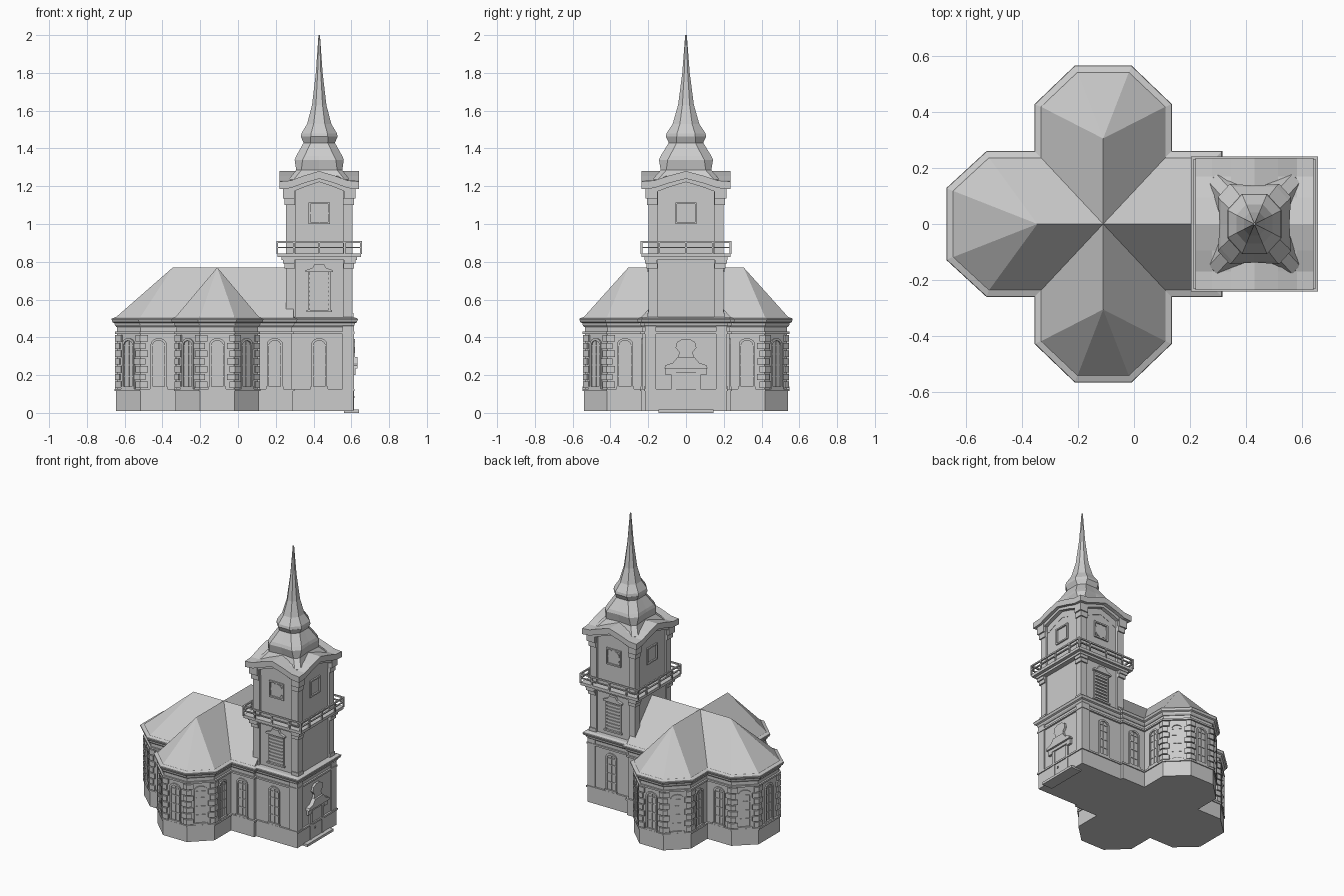
import bpy, bmesh, math
from mathutils import Vector

if "Cube" in bpy.data.objects:
    bpy.data.objects.remove(bpy.data.objects["Cube"])

CX = 0.43  # tower axis


def loft(*rings):
    n = len(rings[0])
    verts = [Vector(p) for r in rings for p in r]
    faces = [list(range(n)), list(range(len(verts) - n, len(verts)))]
    for k in range(len(rings) - 1):
        for i in range(n):
            j = (i + 1) % n
            faces.append([k * n + i, k * n + j, k * n + n + j, k * n + n + i])
    return verts, faces


def finish(name, bm):
    bmesh.ops.recalc_face_normals(bm, faces=bm.faces)
    me = bpy.data.meshes.new(name)
    bm.to_mesh(me)
    bm.free()
    ob = bpy.data.objects.new(name, me)
    bpy.context.collection.objects.link(ob)


def make(name, solids):
    bm = bmesh.new()
    for verts, faces in solids:
        vs = [bm.verts.new(v) for v in verts]
        for f in faces:
            bm.faces.new([vs[i] for i in f])
    finish(name, bm)


def slab(poly, z0, z1):
    return loft([(x, y, z0) for x, y in poly], [(x, y, z1) for x, y in poly])


def box(x0, x1, y0, y1, z0, z1):
    return slab([(x0, y0), (x1, y0), (x1, y1), (x0, y1)], z0, z1)


def tbox(hx, hy, z0, z1):
    return box(CX - hx, CX + hx, -hy, hy, z0, z1)


def offset(poly, d):
    # moves a counter-clockwise outline outwards by d
    out = []
    for i, p in enumerate(poly):
        p = Vector(p)
        a = (p - Vector(poly[i - 1])).normalized()
        b = (Vector(poly[(i + 1) % len(poly)]) - p).normalized()
        na, nb = Vector((a.y, -a.x)), Vector((b.y, -b.x))
        out.append(p + (na + nb) * d / (1 + na.dot(nb)))
    return out


def panel(mid, nrm, prof, d0, d1):
    # profile (u, z) on a wall face, pushed out from d0 to d1
    nx, ny = nrm
    return loft(*[[(mid[0] - ny * u + nx * d, mid[1] + nx * u + ny * d, z) for u, z in prof] for d in (d0, d1)])


def rect(u0, u1, z0, z1):
    return [(u0, z0), (u1, z0), (u1, z1), (u0, z1)]


def arch(w, z0, z1, rise):
    pts = [(w * math.cos(t * math.pi / 8), z1 - rise + rise * math.sin(t * math.pi / 8)) for t in range(9)]
    return [(w, z0)] + pts + [(-w, z0)]


# Cross-shaped footprint, mirrored across y = 0
half = [(0.605, 0.21), (0.285, 0.21), (0.285, 0.23), (0.105, 0.23), (0.105, 0.415), (-0.02, 0.535),
        (-0.2, 0.535), (-0.325, 0.415), (-0.325, 0.23), (-0.515, 0.23), (-0.64, 0.115)]
plan = half + [(x, -y) for x, y in reversed(half)]
N = len(plan)

# Walls, plinth, band and stepped cornice
make("walls", [slab(plan, 0.01, 0.49)])
make("plinth", [slab(offset(plan, 0.006), 0.01, 0.115), slab(offset(plan, 0.013), 0.115, 0.127)])
make("wall_band", [slab(offset(plan, 0.012), 0.418, 0.43)])
lev = [(0.455, 0.004), (0.465, 0.012), (0.475, 0.014), (0.48, 0.024), (0.495, 0.03), (0.5, 0.028), (0.507, 0.008)]
make("cornice", [loft(*[[(p.x, p.y, z) for p in offset(plan, d)] for z, d in lev])])

# Corner quoins and wall windows
quoins, windows = [], []
for i in range(N):
    p = Vector(plan[i])
    a, b = Vector(plan[i - 1]) - p, Vector(plan[(i + 1) % N]) - p
    da, db = a.normalized(), b.normalized()
    if p.x < 0.27 and b.cross(a) > 0:
        na, nb = Vector((-da.y, da.x)), Vector((db.y, -db.x))
        t = 0.011
        outer = p + (na + nb) * t / (1 + na.dot(nb))
        for k in range(7):
            l1, l2 = (0.038, 0.026) if k % 2 else (0.026, 0.038)
            q = [p + da * l1, p + da * l1 + na * t, outer, p + db * l2 + nb * t, p + db * l2]
            quoins.append(slab(q, 0.132 + k * 0.041, 0.166 + k * 0.041))
    if b.length < 0.1 or (p.x > 0.5 and abs(b.x) < 0.01):
        continue
    nrm, mid = (db.y, -db.x), p + b / 2
    if abs(abs(mid.y) - 0.21) < 0.005:
        mid.x = CX
    o, n = arch(0.042, 0.135, 0.395, 0.03), arch(0.031, 0.135, 0.383, 0.024)
    windows.append(panel(mid, nrm, o + n[::-1], -0.005, 0.008))
    windows.append(panel(mid, nrm, rect(-0.046, 0.046, 0.127, 0.139), -0.005, 0.012))
    windows.append(panel(mid, nrm, rect(-0.003, 0.003, 0.135, 0.38), -0.005, 0.004))
    for z in (0.19, 0.25, 0.31, 0.355):
        windows.append(panel(mid, nrm, rect(-0.031, 0.031, z, z + 0.005), -0.005, 0.004))
make("corner_quoins", quoins)
make("arched_windows", windows)


# Hipped cross roof from two overlapping hulls
def roof(name, pts):
    bm = bmesh.new()
    vs = [bm.verts.new(p) for p in pts]
    bmesh.ops.convex_hull(bm, input=vs)
    bmesh.ops.dissolve_limit(bm, angle_limit=0.01, verts=bm.verts, edges=bm.edges)
    finish(name, bm)


Z0, Z1 = 0.503, 0.77
roof("cross_roof", [(x, s * y, Z0) for s in (1, -1) for x, y in
                    [(0.115, 0.42), (-0.017, 0.545), (-0.203, 0.545), (-0.335, 0.42)]]
     + [(-0.11, 0.305, Z1), (-0.11, -0.305, Z1)])
roof("nave_roof", [(x, s * y, Z0) for s in (1, -1) for x, y in [(0.295, 0.24), (-0.52, 0.24), (-0.65, 0.12)]]
     + [(-0.345, 0, Z1), (0.295, 0, Z1)])

# Tower shaft with corner pilasters and capitals
make("tower_shaft", [tbox(0.166, 0.186, 0.49, 0.82), tbox(0.162, 0.182, 0.82, 1.19)])
pil = []
for sx in (1, -1):
    for sy in (1, -1):
        def corner(w, px, py, z0, z1):
            xs = sorted((CX + sx * px, CX + sx * (px - w)))
            ys = sorted((sy * py, sy * (py - w)))
            pil.append(box(*xs, *ys, z0, z1))
        corner(0.05, 0.175, 0.198, 0.5, 0.82)
        corner(0.055, 0.181, 0.204, 0.5, 0.53)
        corner(0.056, 0.185, 0.208, 0.765, 0.79)
        corner(0.062, 0.193, 0.216, 0.79, 0.82)
        corner(0.05, 0.175, 0.198, 0.84, 1.19)
        corner(0.056, 0.183, 0.206, 1.10, 1.135)
        corner(0.062, 0.193, 0.214, 1.135, 1.195)
        if sx > 0:
            corner(0.06, 0.183, 0.218, 0.127, 0.46)
make("tower_pilasters", pil)

# Balcony slab and railing
make("balcony", [tbox(0.2, 0.22, 0.81, 0.825), tbox(0.222, 0.236, 0.825, 0.845)])
rail = []
HX, HY, t = 0.222, 0.236, 0.005
for z, h in ((0.872, 0.007), (0.9, 0.01)):
    for s in (1, -1):
        rail.append(box(CX - HX - t, CX + HX + t, s * HY - t, s * HY + t, z, z + h))
        rail.append(box(CX + s * HX - t, CX + s * HX + t, -HY, HY, z, z + h))
for k in (-1, -0.6, 0, 0.6, 1):
    for s in (1, -1):
        for x, y in ((k * HX, s * HY), (s * HX, k * HY)):
            rail.append(box(CX + x - t, CX + x + t, y - t, y + t, 0.84, 0.908))
make("balcony_railing", rail)

# Louvred openings with hoods, and square clock frames
lou, clk = [], []
for s in (1, -1):
    mid, nrm = (CX, s * 0.186), (0, s)
    for u in (-0.06, 0.05):
        lou.append(panel(mid, nrm, rect(u, u + 0.01, 0.545, 0.745), -0.005, 0.008))
    lou.append(panel(mid, nrm, rect(-0.068, 0.068, 0.535, 0.546), -0.005, 0.014))
    for k in range(8):
        z = 0.555 + k * 0.023
        lou.append(panel(mid, nrm, rect(-0.052, 0.052, z, z + 0.014), -0.005, 0.007))
    hood = [(-0.072, 0.745), (0.072, 0.745), (0.072, 0.755), (0.035, 0.768), (0.025, 0.788),
            (-0.025, 0.788), (-0.035, 0.768), (-0.072, 0.755)]
    lou.append(panel(mid, nrm, hood, -0.005, 0.018))
    for mid, nrm in (((CX, s * 0.182), (0, s)), ((CX + s * 0.162, 0), (s, 0))):
        for r in (rect(-0.056, 0.056, 1.0, 1.01), rect(-0.056, 0.056, 1.105, 1.115),
                  rect(-0.056, -0.047, 1.0, 1.115), rect(0.047, 0.056, 1.0, 1.115)):
            clk.append(panel(mid, nrm, r, -0.005, 0.01))
        if nrm[0] == 0:
            disc = [(0.046 * math.cos(a * math.pi / 8), 1.0575 + 0.046 * math.sin(a * math.pi / 8)) for a in range(16)]
            clk.append(panel(mid, nrm, disc, -0.005, 0.006))
make("louvred_openings", lou)
make("clock_frames", clk)

# Wavy tower eaves that rise to a peak on each side
us = [-1, -0.72, -0.4, 0, 0.4, 0.72, 1]
wave = [1.185, 1.19, 1.215, 1.24, 1.215, 1.19, 1.185]


def eaves(name, hx, hy, drop, thick):
    bm = bmesh.new()
    g = [[bm.verts.new((CX + u * hx, v * hy, max(wave[i], wave[j]) - drop)) for j, v in enumerate(us)]
         for i, u in enumerate(us)]
    fs = [bm.faces.new((g[i][j], g[i + 1][j], g[i + 1][j + 1], g[i][j + 1])) for i in range(6) for j in range(6)]
    ret = bmesh.ops.extrude_face_region(bm, geom=fs, use_keep_orig=True)
    bmesh.ops.translate(bm, vec=(0, 0, thick), verts=[v for v in ret["geom"] if isinstance(v, bmesh.types.BMVert)])
    finish(name, bm)


eaves("tower_eaves", 0.21, 0.236, 0, 0.04)
eaves("tower_eaves_moulding", 0.188, 0.21, 0.018, 0.03)
eaves("tower_gables", 0.164, 0.184, 0.06, 0.06)


# Bell-shaped cap and octagonal spire
def ring(z, a, b, m):
    q = [(a, -b), (m, 0), (a, b), (b, a), (0, m), (-b, a), (-a, b), (-m, 0), (-a, -b), (-b, -a), (0, -m), (b, -a)]
    return [(CX + x, y * 1.1, z) for x, y in q]


make("bell_cap", [loft(*[ring(*r) for r in [
    (1.2, 0.165, 0.138, 0.13), (1.235, 0.162, 0.135, 0.128), (1.285, 0.122, 0.095, 0.112), (1.34, 0.13, 0.088, 0.125),
    (1.36, 0.122, 0.078, 0.12), (1.43, 0.083, 0.045, 0.083), (1.462, 0.097, 0.046, 0.097)]])])
make("spire", [loft(*[ring(z, a, a * 0.46, a) for z, a in [
    (1.462, 0.097), (1.48, 0.094), (1.53, 0.064), (1.63, 0.038), (1.8, 0.018), (2.0, 0.004)]])])

# Entrance with hood, medallion and step
mid, nrm = (0.605, 0), (1, 0)
door = [panel(mid, nrm, rect(-0.055, 0.055, 0.015, 0.215), -0.005, 0.004),
        panel(mid, nrm, rect(-0.027, -0.017, 0.078, 0.09), 0, 0.012),
        panel(mid, nrm, rect(-0.075, 0.075, 0.215, 0.235), -0.005, 0.014)]
for s in (1, -1):
    door.append(panel(mid, nrm, rect(s * 0.065 - 0.011, s * 0.065 + 0.011, 0.015, 0.22), -0.005, 0.01))
    door.append(panel(mid, nrm, rect(s * 0.09 - 0.018, s * 0.09 + 0.018, 0.2, 0.238), -0.005, 0.016))
hood = [(-0.115, 0.235), (0.115, 0.235), (0.108, 0.252), (0.07, 0.265), (0.045, 0.295), (-0.045, 0.295),
        (-0.07, 0.265), (-0.108, 0.252)]
door.append(panel(mid, nrm, hood, -0.005, 0.028))
make("entrance_door", door)
medal = [(-0.045, 0.29), (0.045, 0.29), (0.035, 0.32), (0.055, 0.345), (0.048, 0.375), (0.02, 0.39),
         (-0.02, 0.39), (-0.048, 0.375), (-0.055, 0.345), (-0.035, 0.32)]
make("door_medallion", [panel(mid, nrm, medal, -0.005, 0.015)])
make("door_step", [box(0.56, 0.64, -0.145, 0.145, 0, 0.017)])
